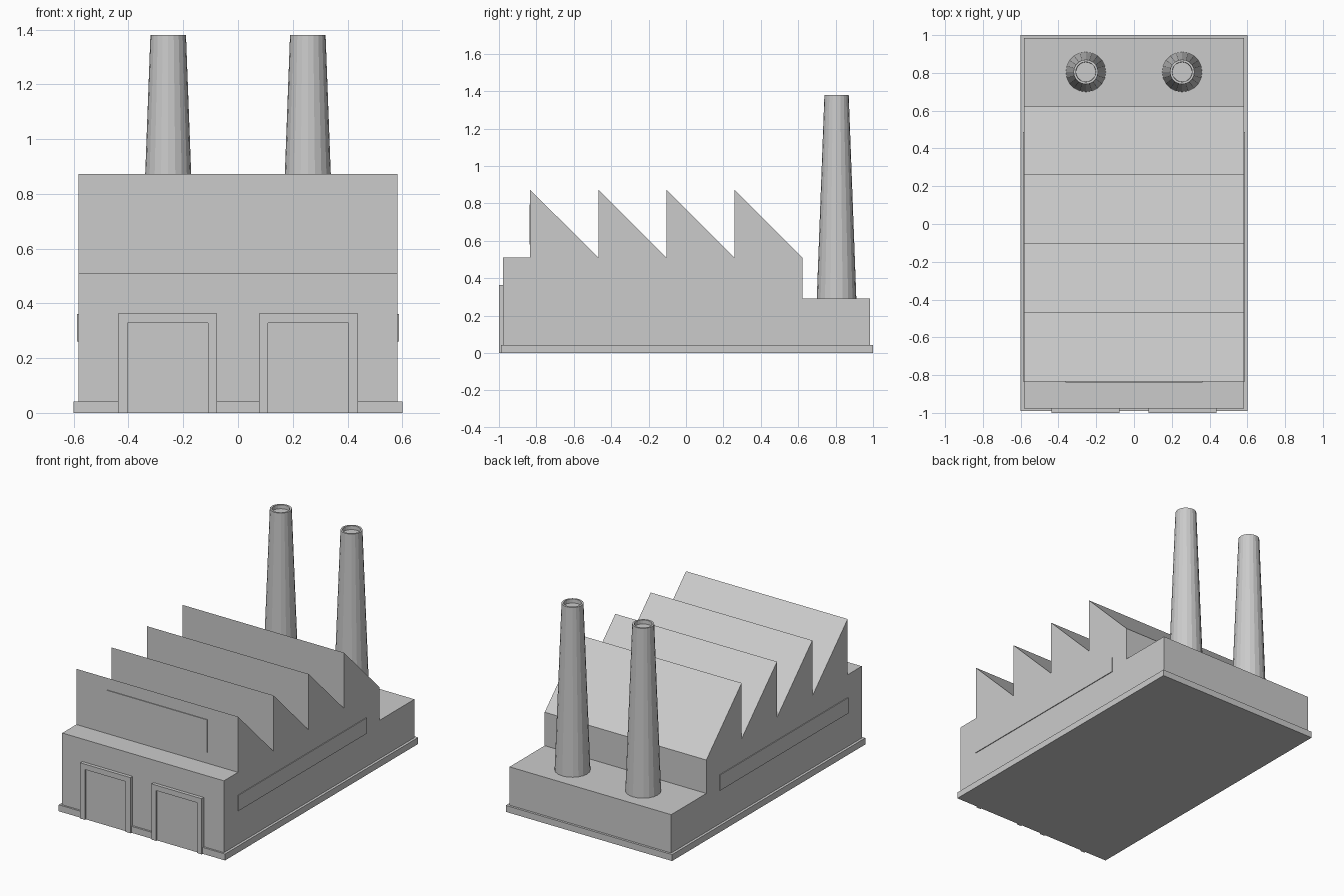
import bpy, bmesh, math

if "Cube" in bpy.data.objects:
    bpy.data.objects.remove(bpy.data.objects["Cube"])


def finish(name, bm):
    bmesh.ops.recalc_face_normals(bm, faces=bm.faces)
    mesh = bpy.data.meshes.new(name)
    bm.to_mesh(mesh)
    bm.free()
    obj = bpy.data.objects.new(name, mesh)
    bpy.context.collection.objects.link(obj)
    return obj


def extrude_profile(name, points, vec):
    bm = bmesh.new()
    face = bm.faces.new([bm.verts.new(p) for p in points])
    out = bmesh.ops.extrude_face_region(bm, geom=[face])
    verts = [g for g in out["geom"] if isinstance(g, bmesh.types.BMVert)]
    bmesh.ops.translate(bm, verts=verts, vec=vec)
    return finish(name, bm)


def box(name, x0, x1, y0, y1, z0, z1):
    pts = [(x0, y0, z0), (x1, y0, z0), (x1, y1, z0), (x0, y1, z0)]
    return extrude_profile(name, pts, (0, 0, z1 - z0))


def lathe(name, profile, x, y, sides):
    bm = bmesh.new()
    rings = []
    for r, z in profile:
        rings.append([bm.verts.new((x + r * math.cos(2 * math.pi * i / sides),
                                    y + r * math.sin(2 * math.pi * i / sides), z))
                      for i in range(sides)])
    for a, b in zip(rings, rings[1:]):
        for i in range(sides):
            j = (i + 1) % sides
            bm.faces.new((a[i], a[j], b[j], b[i]))
    bm.faces.new(rings[0])
    bm.faces.new(rings[-1])
    return finish(name, bm)


# Plinth
box("plinth", -0.6, 0.6, -0.99, 1.0, 0, 0.042)

# Hall with sawtooth roof and low rear annex, one side profile
W, LOW, PEAK, START, PITCH = 0.583, 0.51, 0.873, -0.833, 0.364
profile = [(-0.978, 0.042), (-0.978, LOW)]
for i in range(4):
    y = START + i * PITCH
    profile += [(y, LOW), (y, PEAK)]
end = START + 4 * PITCH
profile += [(end, LOW), (end, 0.292), (0.985, 0.292), (0.985, 0.042)]
extrude_profile("factory_hall", [(-W, y, z) for y, z in profile], (2 * W, 0, 0))

# Window panel on the first roof tooth
box("front_window", -0.363, 0.363, START - 0.005, START + 0.01, 0.58, 0.795)

for s, side in ((-1, "left"), (1, "right")):
    # Long side window strip
    x0, x1 = sorted((s * 0.57, s * 0.588))
    box("window_strip_" + side, x0, x1, -0.835, 0.487, 0.26, 0.362)

    # Loading door: frame and recessed panel
    c = s * 0.257
    o, n = 0.181, 0.147
    frame = [(-o, 0), (-o, 0.363), (o, 0.363), (o, 0),
             (n, 0), (n, 0.328), (-n, 0.328), (-n, 0)]
    extrude_profile("door_frame_" + side, [(c + x, -1.0, z) for x, z in frame], (0, 0.03, 0))
    box("door_panel_" + side, c - n, c + n, -0.991, -0.97, 0, 0.328)

    # Tapered chimney with hollow top
    lathe("chimney_" + side,
          [(0.106, 0.285), (0.065, 1.38), (0.053, 1.38), (0.052, 1.355)],
          s * 0.255, 0.805, 20)
